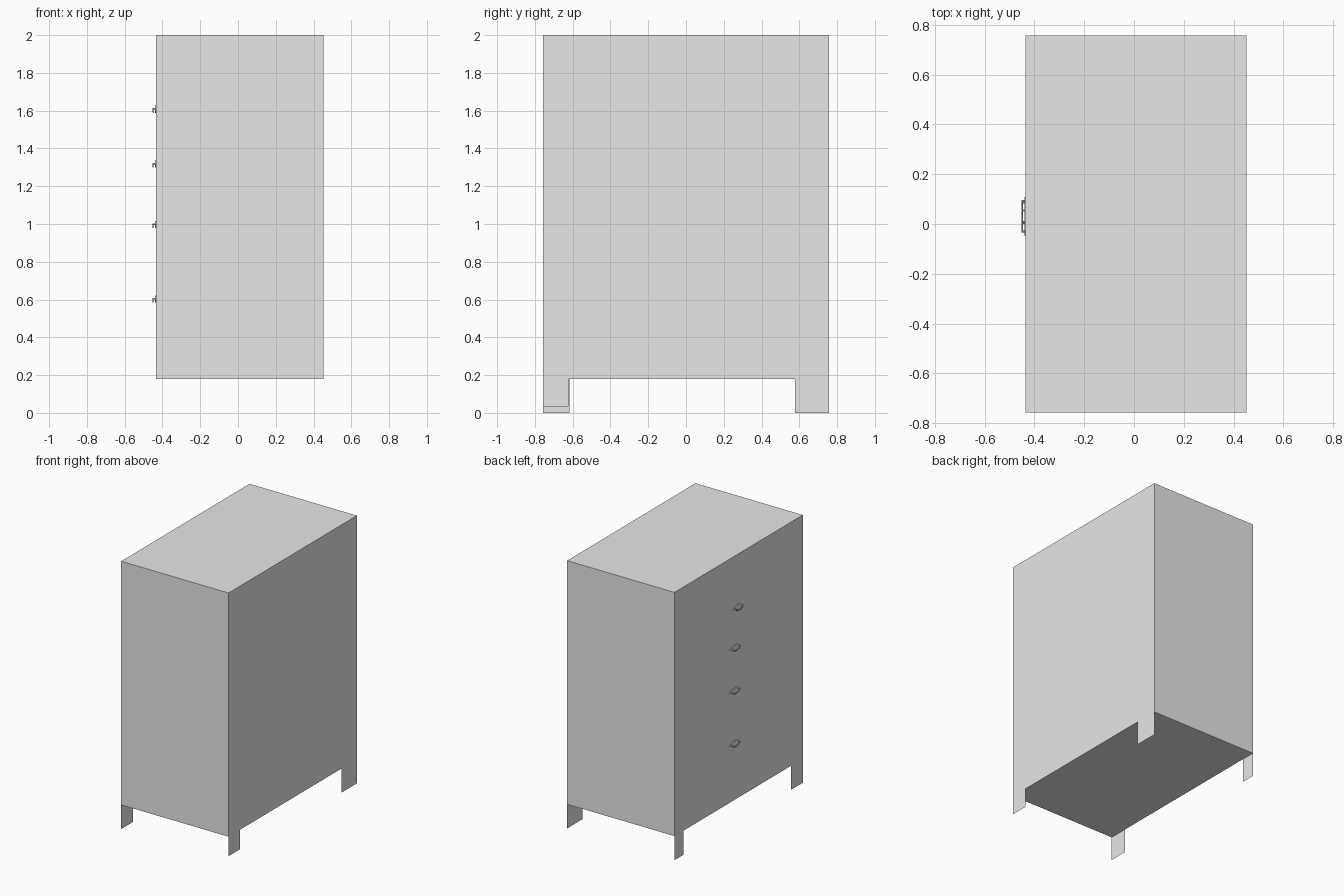
import bpy
import bmesh
from mathutils import Matrix

if "Cube" in bpy.data.objects:
    bpy.data.objects.remove(bpy.data.objects["Cube"], do_unlink=True)

grey = bpy.data.materials.new("light_grey")
grey.use_nodes = True
grey.diffuse_color = (0.8, 0.8, 0.8, 1)
grey.node_tree.nodes["Principled BSDF"].inputs["Base Color"].default_value = (0.8, 0.8, 0.8, 1)

X0, X1, Y, BASE, TOP = -0.435, 0.452, 0.757, 0.18, 2.0


def add_object(name, bm):
    mesh = bpy.data.meshes.new(name)
    bm.to_mesh(mesh)
    bm.free()
    mesh.materials.append(grey)
    ob = bpy.data.objects.new(name, mesh)
    bpy.context.collection.objects.link(ob)
    return ob


# Carcass: a box whose two long sides are left to the leg panels
bm = bmesh.new()
size = Matrix.Diagonal((X1 - X0, 2 * Y, TOP - BASE, 1))
centre = Matrix.Translation(((X0 + X1) / 2, 0, (TOP + BASE) / 2))
bmesh.ops.create_cube(bm, size=1, matrix=centre @ size)
sides = [f for f in bm.faces if abs(f.normal.x) > 0.9]
bmesh.ops.delete(bm, geom=sides, context='FACES_ONLY')
add_object("carcass", bm)


# Side panels: thin sheets that run down into a leg at each end
def side_panel(name, x, front_width, front_foot, back_width):
    outline = [(-Y, TOP), (-Y, front_foot), (front_width - Y, front_foot),
               (front_width - Y, BASE), (Y - back_width, BASE),
               (Y - back_width, 0), (Y, 0), (Y, TOP)]
    if x < 0:
        outline.reverse()
    bm = bmesh.new()
    bm.faces.new([bm.verts.new((x, y, z)) for y, z in outline])
    add_object(name, bm)


side_panel("left_panel", X1, 0.135, 0.035, 0.18)
side_panel("drawer_panel", X0, 0.14, 0, 0.105)


# Drawer pulls: oval plate, two pins and a hanging bail
def cylinder(bm, matrix, radius, depth, segments):
    turn = Matrix.Rotation(1.5708, 4, 'Y')
    bmesh.ops.create_cone(bm, cap_ends=True, segments=segments, radius1=radius,
                          radius2=radius, depth=depth, matrix=matrix @ turn)


def drawer_pull(number, y, z):
    bm = bmesh.new()
    oval = Matrix.Translation((X0 - 0.002, y, z + 0.003)) @ Matrix.Diagonal((1, 1, 0.33, 1))
    cylinder(bm, oval, 0.058, 0.004, 20)
    for side in (-1, 1):
        pin = Matrix.Translation((X0 - 0.009, y + side * 0.042, z + 0.004))
        cylinder(bm, pin, 0.004, 0.016, 8)
    add_object(f"pull_plate_{number}", bm)

    curve = bpy.data.curves.new(f"pull_bail_{number}", 'CURVE')
    curve.dimensions = '3D'
    curve.bevel_depth = 0.003
    curve.bevel_resolution = 1
    curve.use_fill_caps = True
    path = [(-0.042, 0.004), (-0.034, -0.009), (-0.015, -0.014),
            (0.015, -0.014), (0.034, -0.009), (0.042, 0.004)]
    spline = curve.splines.new('POLY')
    spline.points.add(len(path) - 1)
    for point, (dy, dz) in zip(spline.points, path):
        point.co = (X0 - 0.0145, y + dy, z + dz, 1)
    curve.materials.append(grey)
    bail = bpy.data.objects.new(curve.name, curve)
    bpy.context.collection.objects.link(bail)


for i, (y, z) in enumerate([(0.05, 0.6), (0.05, 0.995), (0.045, 1.315), (0.012, 1.605)], 1):
    drawer_pull(i, y, z)
